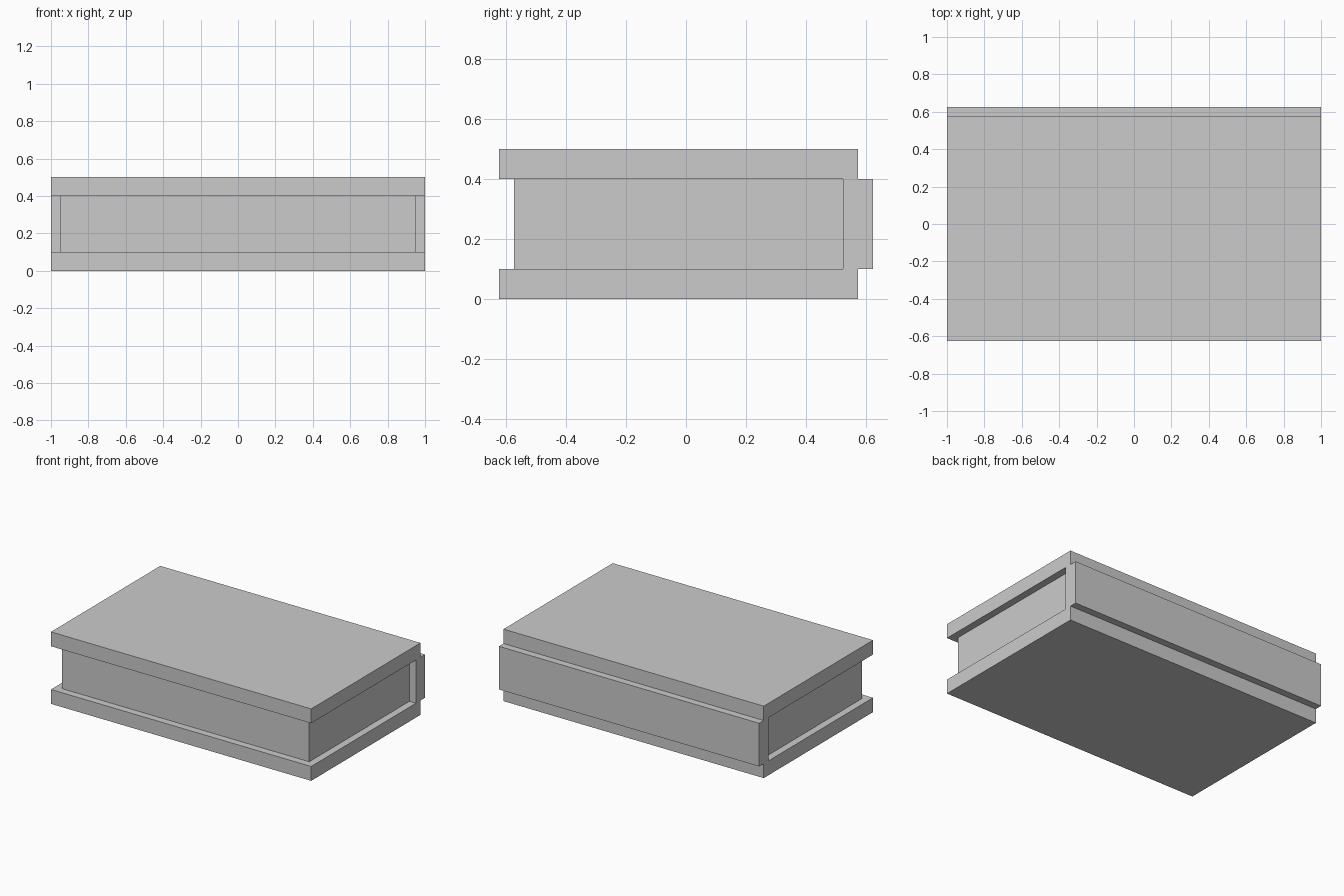
import bpy
import bmesh

if "Cube" in bpy.data.objects:
    bpy.data.objects.remove(bpy.data.objects["Cube"])

grey = bpy.data.materials.new("light grey")
grey.diffuse_color = (0.6, 0.6, 0.6, 1.0)
grey.use_nodes = True
grey.node_tree.nodes["Principled BSDF"].inputs["Base Color"].default_value = grey.diffuse_color


def extrude_profile(name, profile, half_width):
    """Extrude a closed (y, z) outline along x, centred on x = 0."""
    bm = bmesh.new()
    face = bm.faces.new([bm.verts.new((-half_width, y, z)) for y, z in profile])
    result = bmesh.ops.extrude_face_region(bm, geom=[face])
    moved = [v for v in result["geom"] if isinstance(v, bmesh.types.BMVert)]
    bmesh.ops.translate(bm, verts=moved, vec=(2 * half_width, 0, 0))
    bmesh.ops.recalc_face_normals(bm, faces=bm.faces)
    mesh = bpy.data.meshes.new(name)
    bm.to_mesh(mesh)
    bm.free()
    mesh.materials.append(grey)
    obj = bpy.data.objects.new(name, mesh)
    bpy.context.collection.objects.link(obj)
    return obj


# Cover: two boards joined by a spine that stands proud at the back
lower = [(-0.575, 0.1), (-0.625, 0.1), (-0.625, 0.0), (0.575, 0.0), (0.575, 0.1), (0.625, 0.1)]
upper = [(y, 0.5 - z) for y, z in reversed(lower)]
inner = [(0.525, 0.4), (0.525, 0.1)]
extrude_profile("cover", lower[1:] + upper[:-1] + inner, 1.0)

# Page block: set back from the boards on three sides
extrude_profile("page_block", [(-0.575, 0.1), (0.525, 0.1), (0.525, 0.4), (-0.575, 0.4)], 0.95)
